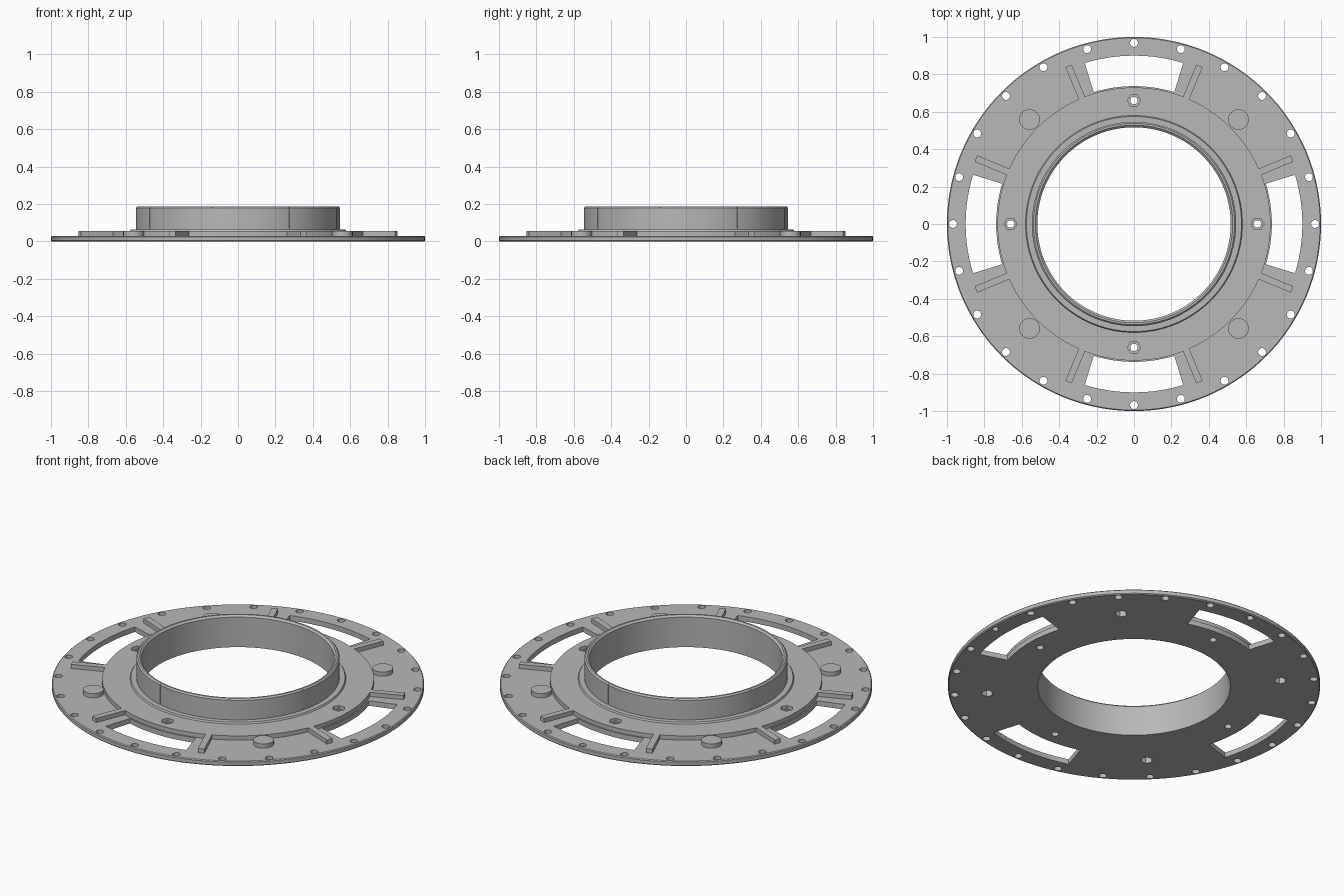
import bpy, bmesh
from math import cos, sin, pi, radians

if "Cube" in bpy.data.objects:
    bpy.data.objects.remove(bpy.data.objects["Cube"])

grey = bpy.data.materials.new("light grey")
grey.use_nodes = True
COLOUR = (0.48, 0.48, 0.48, 1)
grey.diffuse_color = COLOUR
grey.node_tree.nodes["Principled BSDF"].inputs["Base Color"].default_value = COLOUR

PLATE_TOP, RIM_TOP, TUBE_TOP = 0.03, 0.055, 0.188


def finish(name, bm):
    bmesh.ops.recalc_face_normals(bm, faces=bm.faces)
    mesh = bpy.data.meshes.new(name)
    bm.to_mesh(mesh)
    bm.free()
    mesh.materials.append(grey)
    obj = bpy.data.objects.new(name, mesh)
    bpy.context.collection.objects.link(obj)
    return obj


def polar(r, a):
    return r * cos(a), r * sin(a)


def prism(bm, outline, z0, z1):
    """Extrude a flat outline between two heights."""
    base = [bm.verts.new((x, y, z0)) for x, y in outline]
    top = [bm.verts.new((x, y, z1)) for x, y in outline]
    bm.faces.new(base)
    bm.faces.new(top)
    for i in range(len(base)):
        bm.faces.new((base[i - 1], base[i], top[i], top[i - 1]))


def disc(bm, r, sides, centre, z0, z1):
    prism(bm, [(centre[0] + r * cos(2 * pi * i / sides),
                centre[1] + r * sin(2 * pi * i / sides)) for i in range(sides)], z0, z1)


def radial_bar(bm, r0, r1, width, angle, z0, z1):
    c, s, h = cos(angle), sin(angle), width / 2
    corners = ((r0, -h), (r1, -h), (r1, h), (r0, h))
    prism(bm, [(u * c - v * s, u * s + v * c) for u, v in corners], z0, z1)


def activate(obj):
    bpy.ops.object.select_all(action="DESELECT")
    obj.select_set(True)
    bpy.context.view_layer.objects.active = obj


def cut(obj, cutter):
    mod = obj.modifiers.new("cut", "BOOLEAN")
    mod.operation, mod.solver, mod.object = "DIFFERENCE", "EXACT", cutter
    activate(obj)
    bpy.ops.object.modifier_apply(modifier=mod.name)


def smooth(obj):
    activate(obj)
    bpy.ops.object.shade_smooth_by_angle(angle=radians(25))


# Flange: plate, raised rim, step and tube turned as one profile
profile = [(0.517, 0), (0.995, 0), (1, 0.005), (1, 0.025), (0.995, PLATE_TOP),
           (0.73, PLATE_TOP), (0.73, RIM_TOP), (0.58, RIM_TOP), (0.575, 0.064),
           (0.546, 0.064), (0.546, 0.18), (0.538, TUBE_TOP),
           (0.528, TUBE_TOP), (0.517, 0.178)]
SIDES = 144
bm = bmesh.new()
rings = [[bm.verts.new((*polar(r, 2 * pi * i / SIDES), z)) for r, z in profile]
         for i in range(SIDES)]
for i in range(SIDES):
    a, b = rings[i - 1], rings[i]
    for j in range(len(profile)):
        bm.faces.new((a[j - 1], b[j - 1], b[j], a[j]))
flange = finish("flange", bm)

# Cutters: rim holes, slots, bolt holes, hex recesses and tube grooves
bm = bmesh.new()
for i in range(24):
    disc(bm, 0.021, 20, polar(0.968, i * pi / 12), -0.1, 0.1)
for i in range(4):
    mid = i * pi / 2
    span = [mid + radians(17) * (t / 8 - 1) for t in range(17)]
    prism(bm, [polar(0.9, a) for a in span] + [polar(0.737, a) for a in reversed(span)],
          -0.1, 0.1)
for i in range(8):
    radial_bar(bm, 0.542, 0.56, 0.006, radians(30 + 45 * i), 0.07, 0.25)
openings = finish("opening_cutters", bm)

BOLT_SPOTS = [polar(0.66, i * pi / 2) for i in range(4)]
bm = bmesh.new()
for spot in BOLT_SPOTS:
    disc(bm, 0.02, 20, spot, -0.1, 0.1)
bolt_holes = finish("bolt_hole_cutters", bm)

bm = bmesh.new()
for spot in BOLT_SPOTS:
    disc(bm, 0.035, 6, spot, 0.035, 0.1)
recesses = finish("hex_recess_cutters", bm)

# Hex pockets open below and run up into the round pads
PAD_SPOTS = [polar(0.79, pi / 4 + i * pi / 2) for i in range(4)]
bm = bmesh.new()
for spot in PAD_SPOTS:
    disc(bm, 0.033, 6, spot, -0.1, 0.045)
pockets = finish("pocket_cutters", bm)

cutters = (openings, bolt_holes, recesses, pockets)
for cutter in cutters:
    cut(flange, cutter)
smooth(flange)

for i, spot in enumerate(PAD_SPOTS):
    bm = bmesh.new()
    disc(bm, 0.055, 40, spot, PLATE_TOP - 0.004, RIM_TOP)
    pad = finish(f"round_pad_{i + 1}", bm)
    cut(pad, pockets)
    smooth(pad)

for cutter in cutters:
    bpy.data.objects.remove(cutter)

# Straight ribs on either side of each slot
for i in range(8):
    bm = bmesh.new()
    radial_bar(bm, 0.729, 0.915, 0.036, radians(22.5 + 45 * i), PLATE_TOP - 0.004, RIM_TOP)
    finish(f"rib_{i + 1}", bm)
